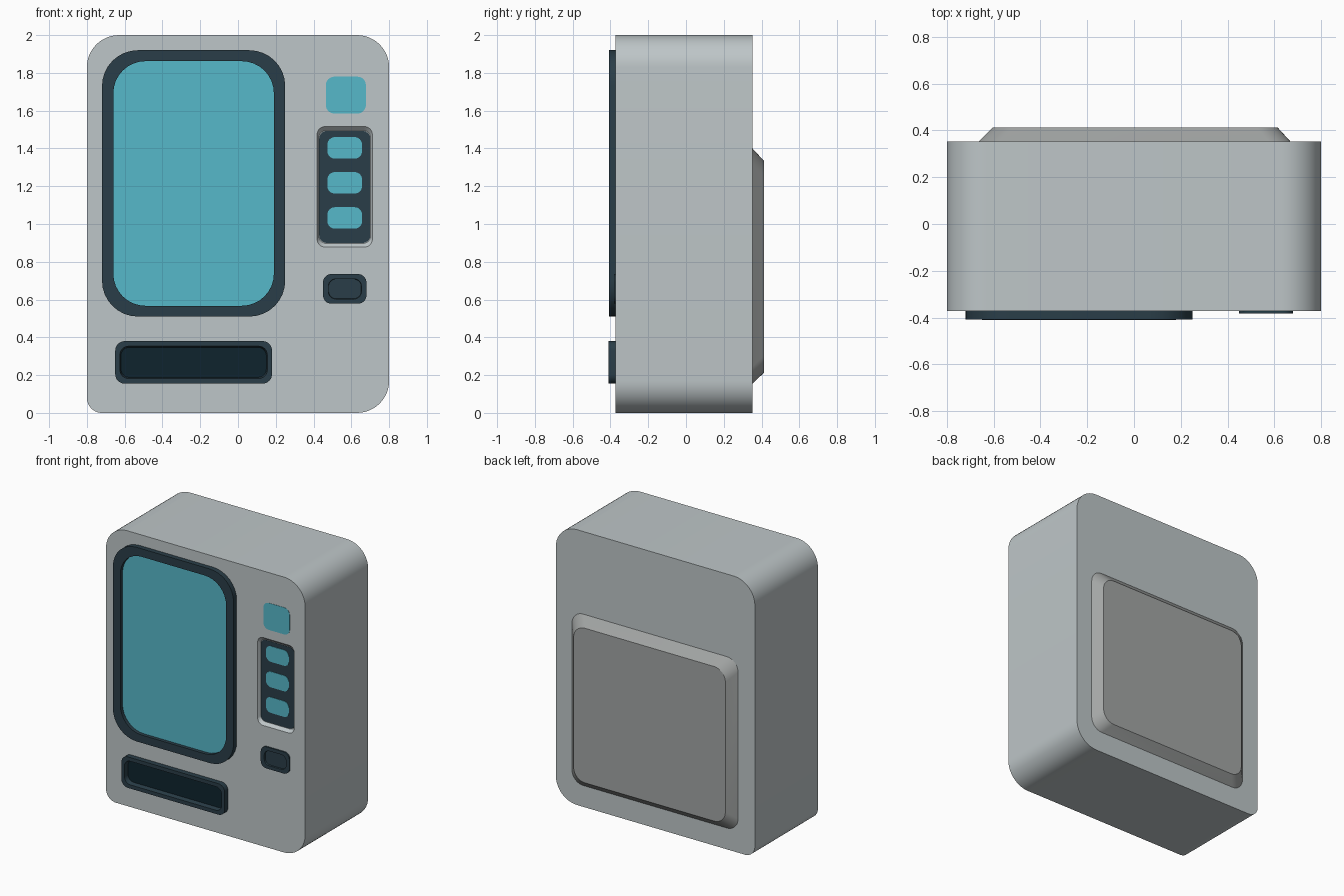
import bpy, bmesh, math

if "Cube" in bpy.data.objects:
    bpy.data.objects.remove(bpy.data.objects["Cube"])


def material(name, rgb):
    m = bpy.data.materials.new(name)
    m.diffuse_color = (*rgb, 1)
    m.use_nodes = True
    m.node_tree.nodes["Principled BSDF"].inputs["Base Color"].default_value = m.diffuse_color
    return m


SHELL = material("light grey shell", (0.515, 0.565, 0.578))
PANEL = material("mid grey panel", (0.366, 0.381, 0.376))
DARK = material("dark slate trim", (0.023, 0.048, 0.065))
BLACK = material("near black slot", (0.0044, 0.0176, 0.027))
CYAN = material("cyan glass", (0.093, 0.479, 0.591))


def rounded(x0, x1, z0, z1, radii, seg):
    """Rounded rectangle; radii are bottom-left, bottom-right, top-right, top-left."""
    if not isinstance(radii, tuple):
        radii = (radii,) * 4
    pts = []
    for i, r in enumerate(radii):
        cx = x1 - r if i in (1, 2) else x0 + r
        cz = z1 - r if i in (2, 3) else z0 + r
        for k in range(seg + 1):
            a = math.pi + (i + k / seg) * math.pi / 2
            pts.append((cx + r * math.cos(a), cz + r * math.sin(a)))
    return pts


def loft(name, rings, mat, cap_mat=None, seg=8):
    """Closed solid through rings (x0, x1, z0, z1, radius, y); last cap may be coloured."""
    bm = bmesh.new()
    loops = [[bm.verts.new((x, r[5], z)) for x, z in rounded(*r[:5], seg)] for r in rings]
    bm.faces.new(loops[0])
    n = len(loops[0])
    for a, b in zip(loops, loops[1:]):
        for i in range(n):
            j = (i + 1) % n
            bm.faces.new((a[i], a[j], b[j], b[i]))
    cap = bm.faces.new(loops[-1])
    cap.material_index = 1 if cap_mat else 0
    bmesh.ops.recalc_face_normals(bm, faces=bm.faces)
    me = bpy.data.meshes.new(name)
    bm.to_mesh(me)
    bm.free()
    me.materials.append(mat)
    if cap_mat:
        me.materials.append(cap_mat)
    ob = bpy.data.objects.new(name, me)
    bpy.context.collection.objects.link(ob)
    return ob


def activate(ob):
    bpy.ops.object.select_all(action='DESELECT')
    ob.select_set(True)
    bpy.context.view_layer.objects.active = ob


def smooth(ob):
    activate(ob)
    bpy.ops.object.shade_smooth_by_angle(angle=math.radians(30))


def cut(ob, cutter):
    cutter.hide_render = True
    mod = ob.modifiers.new("cut", 'BOOLEAN')
    mod.operation = 'DIFFERENCE'
    mod.solver = 'EXACT'
    mod.object = cutter
    activate(ob)
    bpy.ops.object.modifier_apply(modifier=mod.name)
    bpy.data.objects.remove(cutter)


FRONT, BACK = -0.372, 0.352

# Cabinet body, with a smaller radius at the bottom left
radii = (0.08, 0.17, 0.17, 0.17)
body = loft("cabinet_body", [(-0.8, 0.8, 0, 2, radii, FRONT),
                             (-0.8, 0.8, 0, 2, radii, BACK)], SHELL, seg=12)

# Pockets for the keypad (sloping sides) and the coin slot
cut(body, loft("keypad_cutter", [(0.41, 0.72, 0.86, 1.535, 0.045, FRONT - 0.02),
                                 (0.428, 0.702, 0.897, 1.495, 0.04, FRONT + 0.022)], SHELL))
cut(body, loft("coin_cutter", [(0.465, 0.665, 0.595, 0.72, 0.04, FRONT - 0.05),
                               (0.465, 0.665, 0.595, 0.72, 0.04, FRONT + 0.03)], SHELL))
smooth(body)

# Display window: raised frame with sunken glass
smooth(loft("display_window", [(-0.72, 0.25, 0.51, 1.92, 0.19, FRONT + 0.01),
                               (-0.72, 0.25, 0.51, 1.92, 0.19, -0.408),
                               (-0.66, 0.19, 0.567, 1.862, 0.17, -0.408),
                               (-0.66, 0.19, 0.567, 1.862, 0.17, -0.383)], DARK, CYAN))

# Delivery slot: raised surround with sunken dark floor
smooth(loft("delivery_slot", [(-0.65, 0.18, 0.155, 0.38, 0.05, FRONT + 0.01),
                              (-0.65, 0.18, 0.155, 0.38, 0.05, -0.41),
                              (-0.625, 0.155, 0.182, 0.353, 0.045, -0.41),
                              (-0.62, 0.15, 0.188, 0.347, 0.045, -0.376)], DARK, BLACK))

# Coin slot: thin surround with a sunken middle
smooth(loft("coin_slot", [(0.45, 0.68, 0.578, 0.735, 0.045, FRONT + 0.0005),
                          (0.45, 0.68, 0.578, 0.735, 0.045, -0.382),
                          (0.478, 0.654, 0.603, 0.71, 0.04, -0.382),
                          (0.482, 0.65, 0.607, 0.706, 0.04, -0.356)], DARK))

# Status light plate
smooth(loft("status_light", [(0.465, 0.677, 1.585, 1.78, 0.045, FRONT + 0.002),
                             (0.465, 0.677, 1.585, 1.78, 0.045, FRONT - 0.002)], CYAN))

# Keypad floor and its three keys
floor_y = FRONT + 0.02
smooth(loft("keypad_panel", [(0.43, 0.70, 0.9, 1.492, 0.04, floor_y + 0.005),
                             (0.43, 0.70, 0.9, 1.492, 0.04, floor_y)], DARK))
for i, z in enumerate((1.403, 1.218, 1.032)):
    rect = (0.473, 0.657, z - 0.057, z + 0.057, 0.04)
    smooth(loft(f"key_{i + 1}", [rect + (floor_y + 0.002,), rect + (floor_y - 0.003,)], CYAN))

# Rear service panel with chamfered sides
smooth(loft("rear_panel", [(-0.665, 0.67, 0.155, 1.4, 0.09, BACK - 0.005),
                           (-0.665, 0.67, 0.155, 1.4, 0.09, BACK),
                           (-0.605, 0.615, 0.212, 1.335, 0.09, 0.412)], PANEL))
